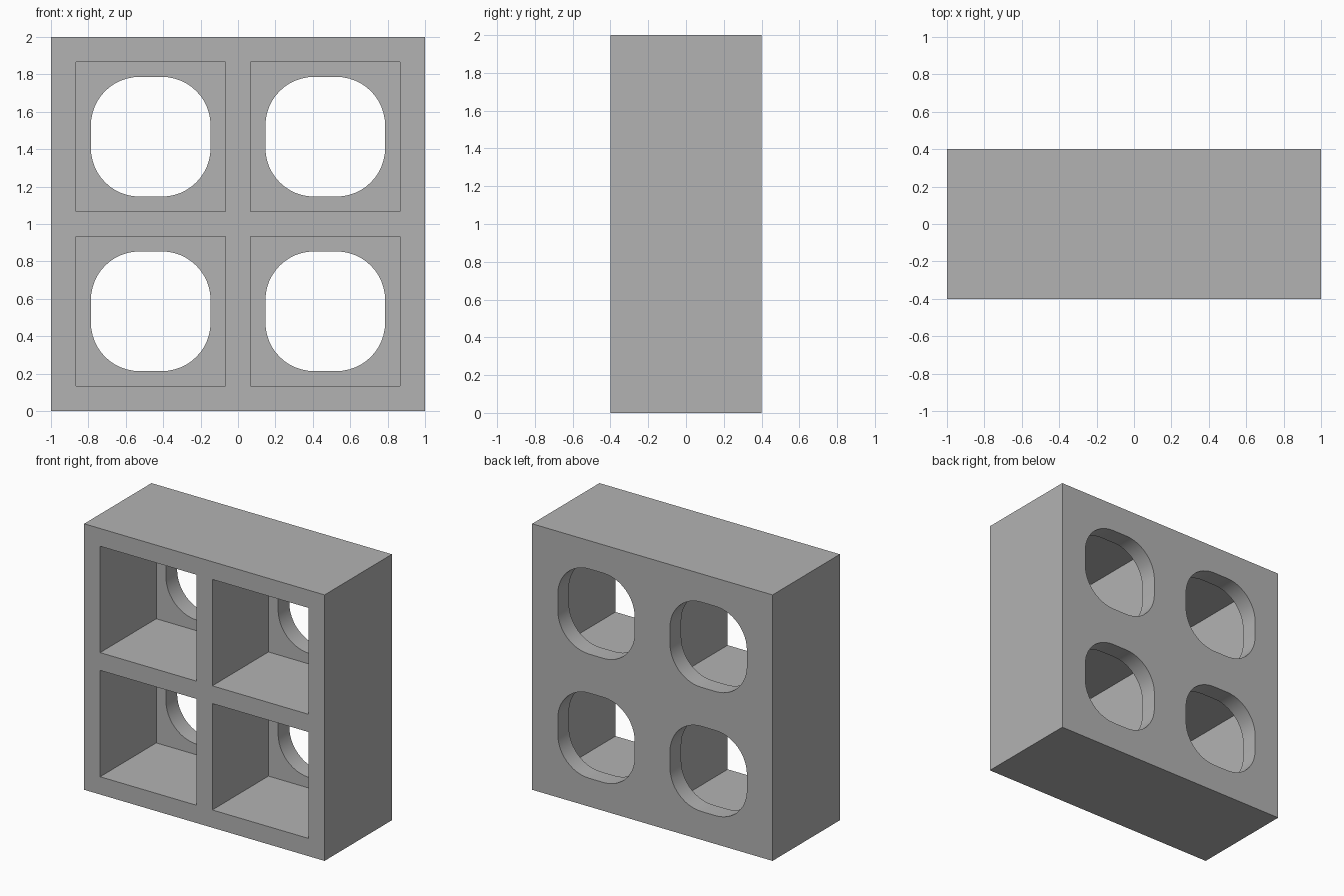
import bpy, bmesh, math

if "Cube" in bpy.data.objects:
    bpy.data.objects.remove(bpy.data.objects["Cube"], do_unlink=True)

UNIT = 2 / 15                 # wall thickness; the body is 15 x 6 x 15 walls
DEPTH = 6 * UNIT
CELL = 6 * UNIT
CENTRE = 3.5 * UNIT           # cell centre offset from the middle
HOLE = 0.32                   # half width of the rear opening
RADIUS = 0.26                 # its corner radius

grey = bpy.data.materials.new("plain_grey")
grey.use_nodes = True
colour = (0.45, 0.45, 0.45, 1)
grey.diffuse_color = colour
grey.node_tree.nodes["Principled BSDF"].inputs["Base Color"].default_value = colour


def rounded_square(half, radius, steps=12):
    """Outline points, anticlockwise; a zero radius gives plain corners."""
    if radius == 0:
        return [(half, half), (-half, half), (-half, -half), (half, -half)]
    points = []
    for corner in range(4):
        middle = math.radians(45 + 90 * corner)
        cx = math.copysign(half - radius, math.cos(middle))
        cz = math.copysign(half - radius, math.sin(middle))
        for i in range(steps + 1):
            a = math.radians(90) * (corner + i / steps)
            points.append((cx + radius * math.cos(a), cz + radius * math.sin(a)))
    return points


def prism(name, outline, centre, y0, y1):
    """Extrude an x-z outline from y0 to y1."""
    bm = bmesh.new()
    cx, cz = centre
    face = bm.faces.new([bm.verts.new((cx + x, y0, cz + z)) for x, z in outline])
    side = bmesh.ops.extrude_face_region(bm, geom=[face])["geom"]
    verts = [v for v in side if isinstance(v, bmesh.types.BMVert)]
    bmesh.ops.translate(bm, verts=verts, vec=(0, y1 - y0, 0))
    bmesh.ops.recalc_face_normals(bm, faces=bm.faces)
    mesh = bpy.data.meshes.new(name)
    bm.to_mesh(mesh)
    bm.free()
    mesh.materials.append(grey)
    obj = bpy.data.objects.new(name, mesh)
    bpy.context.collection.objects.link(obj)
    return obj


# Solid block
front, back = -DEPTH / 2, DEPTH / 2
body = prism("cubby_block", rounded_square(1, 0), (0, 1), front, back)
bpy.context.view_layer.objects.active = body
body.select_set(True)


def cut(cutter):
    mod = body.modifiers.new("cut", "BOOLEAN")
    mod.operation = "DIFFERENCE"
    mod.solver = "EXACT"
    mod.object = cutter
    cutter.hide_render = True
    bpy.ops.object.modifier_apply(modifier=mod.name)
    bpy.data.objects.remove(cutter, do_unlink=True)


# Four square cells open to the front, each with a rounded opening in the back
for sx in (-1, 1):
    for sz in (-1, 1):
        centre = (sx * CENTRE, 1 + sz * CENTRE)
        cut(prism("cell_cutter", rounded_square(CELL / 2, 0), centre,
                  front - 0.1, back - UNIT))
        cut(prism("hole_cutter", rounded_square(HOLE, RADIUS), centre,
                  back - 2 * UNIT, back + 0.1))

bpy.ops.object.shade_smooth_by_angle(angle=math.radians(30))
